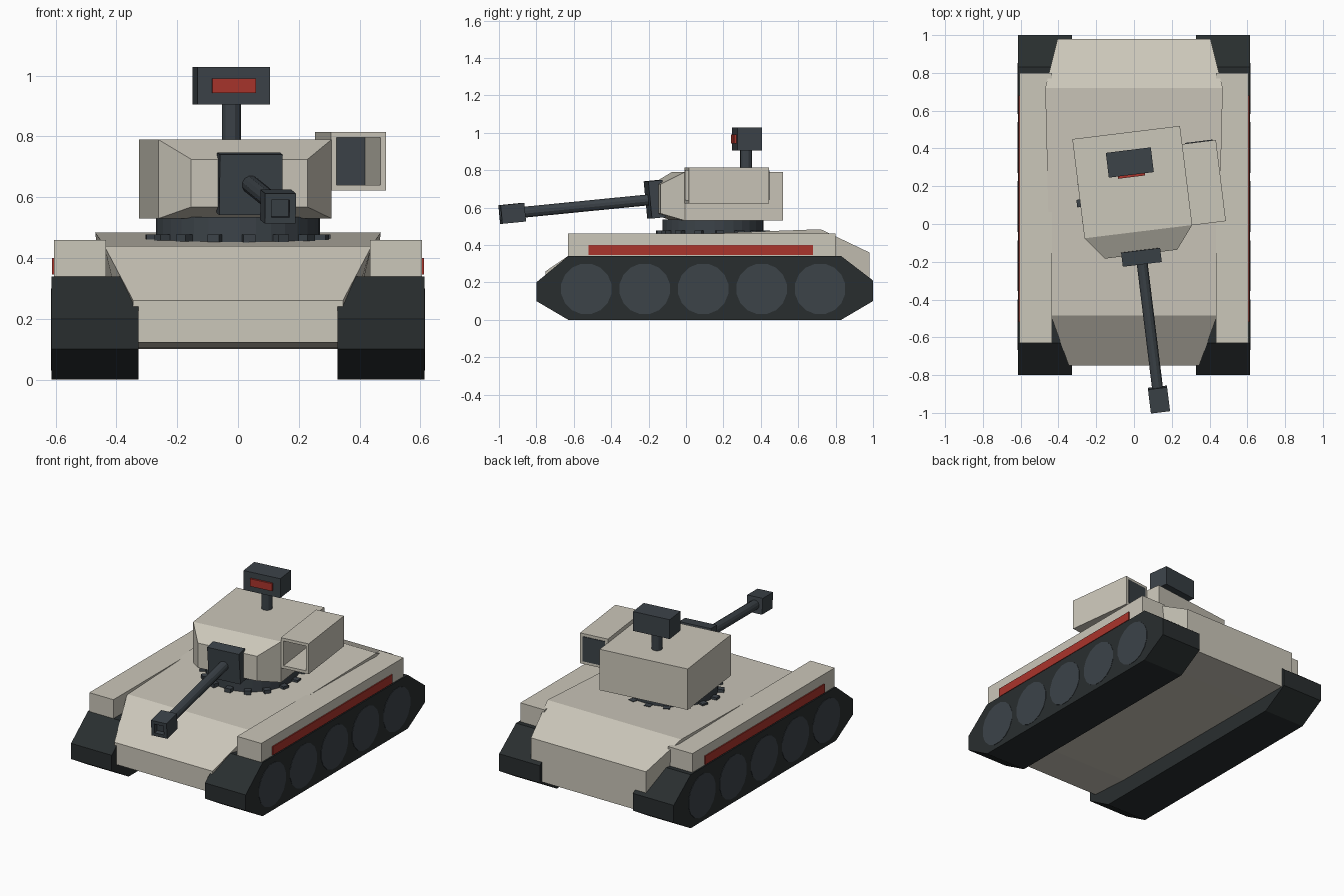
import bpy, bmesh
from math import radians, pi, cos, sin
from mathutils import Matrix, Vector

if "Cube" in bpy.data.objects:
    bpy.data.objects.remove(bpy.data.objects["Cube"])


def mat(name, r, g, b):
    m = bpy.data.materials.new(name)
    m.diffuse_color = (r, g, b, 1)
    m.use_nodes = True
    m.node_tree.nodes["Principled BSDF"].inputs["Base Color"].default_value = m.diffuse_color
    return m


SAND = mat("sand", 0.60, 0.57, 0.49)
DARK = mat("dark_steel", 0.045, 0.056, 0.066)
RUBBER = mat("track_rubber", 0.022, 0.027, 0.028)
RED = mat("red", 0.40, 0.035, 0.025)
PIVOT = Vector((0, 0.145, 0))
TURRET = Matrix.Translation(PIVOT) @ Matrix.Rotation(radians(7), 4, 'Z')
GUN = TURRET @ Matrix.Translation((0, -0.307, 0.645)) @ Matrix.Rotation(radians(5.6), 4, 'X')
I = Matrix.Identity(4)


def finish(name, bm, m, M=I):
    bmesh.ops.recalc_face_normals(bm, faces=bm.faces)
    me = bpy.data.meshes.new(name)
    bm.to_mesh(me)
    bm.free()
    me.transform(M)
    me.materials.append(m)
    ob = bpy.data.objects.new(name, me)
    bpy.context.collection.objects.link(ob)
    return ob


def loft(name, rings, m, M=I):
    """Skin matching rings of points, capping both ends."""
    bm = bmesh.new()
    vs = [[bm.verts.new(p) for p in r] for r in rings]
    n = len(vs[0])
    for a, b in zip(vs, vs[1:]):
        for i in range(n):
            j = (i + 1) % n
            bm.faces.new((a[i], a[j], b[j], b[i]))
    bm.faces.new(vs[0])
    bm.faces.new(vs[-1])
    return finish(name, bm, m, M)


def rect(y, x0, x1, z0, z1):
    return [(x0, y, z0), (x1, y, z0), (x1, y, z1), (x0, y, z1)]


def box(name, x, y, z, m, M=I):
    return loft(name, [rect(v, *x, *z) for v in y], m, M)


def cyl(name, r, a, b, n, m, M=I, axis='Z'):
    """Prism with n sides from a to b along an axis."""
    c = [(r * cos(2 * pi * (i + .5) / n), r * sin(2 * pi * (i + .5) / n)) for i in range(n)]
    put = {'Z': lambda p, h: (p[0], p[1], h), 'Y': lambda p, h: (p[0], h, p[1]),
           'X': lambda p, h: (h, p[0], p[1])}[axis]
    return loft(name, [[put(p, h) for p in c] for h in (a, b)], m, M)


# Hull: stations of y, lower half width, bottom z, upper half width, top z
stations = [(-0.75, .345, .122, .345, .26), (-0.485, .36, .105, .44, .44),
            (0.72, .42, .10, .47, .484), (0.98, .405, .10, .405, .36)]
loft("hull", [[(-wb, y, zb), (wb, y, zb), (wt, y, zt), (-wt, y, zt)]
              for y, wb, zb, wt, zt in stations], SAND)

# Tracks, wheels, fenders and red side strips
profile = [(-.63, 0), (.83, 0), (1, .10), (1, .21), (.83, .34), (-.63, .34), (-.80, .20), (-.80, .10)]
for s, side in ((1, "right"), (-1, "left")):
    loft("track_" + side, [[(s * x, y, z) for y, z in profile] for x in (.328, .614)], RUBBER)
    for k in range(5):
        cyl(f"wheel_{side}_{k + 1}", .137, s * .56, s * .616, 16, DARK,
            Matrix.Translation((0, -.533 + .3125 * k, .165)), 'X')
    box("fender_" + side, (s * .435, s * .605), (-.63, .80), (.335, .46), SAND)
    box("side_strip_" + side, (s * .59, s * .612), (-.52, .68), (.345, .40), RED)

# Turret ring with small teeth
cyl("turret_ring", .27, .44, .535, 32, DARK, TURRET)
for k in range(16):
    box(f"ring_tooth_{k + 1}", (.25, .305), (-.02, .02), (.45, .477), DARK,
        TURRET @ Matrix.Rotation(2 * pi * k / 16, 4, 'Z'))

# Turret body with tapered front
loft("turret", [rect(-.307, -.193, .193, .568, .725), rect(-.187, -.287, .287, .53, .79),
                rect(.342, -.287, .287, .53, .79)], SAND, TURRET)

# Gun: mantlet, barrel and hollow square muzzle
box("mantlet", (-.104, .104), (-.045, .03), (-.10, .10), DARK, GUN)
cyl("barrel", .03, -.75, 0, 12, DARK, GUN, 'Y')


def tube(name, x, y, z, wall, depth, m, M):
    """Box with a square recess cut into its front."""
    def inner(v):
        return rect(v, x[0] + wall, x[1] - wall, z[0] + wall, z[1] - wall)
    loft(name, [rect(y[1], *x, *z), rect(y[0], *x, *z), inner(y[0]), inner(y[0] + depth)], m, M)


tube("muzzle", (-.051, .051), (-.843, -.715), (-.05, .05), .021, .03, DARK, GUN)

# Side launcher: open frame with a dark panel at the back
px, pz, w = (.285, .467), (.622, .815), .018
box("launcher_outer_wall", (px[1] - w, px[1]), (-.188, .245), pz, SAND, TURRET)
box("launcher_inner_wall", (px[0], px[0] + w), (-.188, .245), pz, SAND, TURRET)
for n, z in (("floor", (pz[0], pz[0] + w)), ("roof", (pz[1] - w, pz[1]))):
    box("launcher_" + n, (px[0] + w, px[1] - w), (-.188, .245), z, SAND, TURRET)
box("launcher_panel", (px[0] + w, px[1] - w), (.222, .249), (pz[0] + w, pz[1] - w), DARK, TURRET)

# Sight on a mast with a red window
SIGHT = TURRET @ Matrix.Translation((0, .178, 0))
cyl("sight_mast", .032, .78, .91, 12, DARK, SIGHT)
box("sight_head", (-.12, .12), (-.062, .07), (.905, 1.028), DARK, SIGHT)
box("sight_window", (-.072, .072), (-.074, -.05), (.943, .991), RED, SIGHT)
